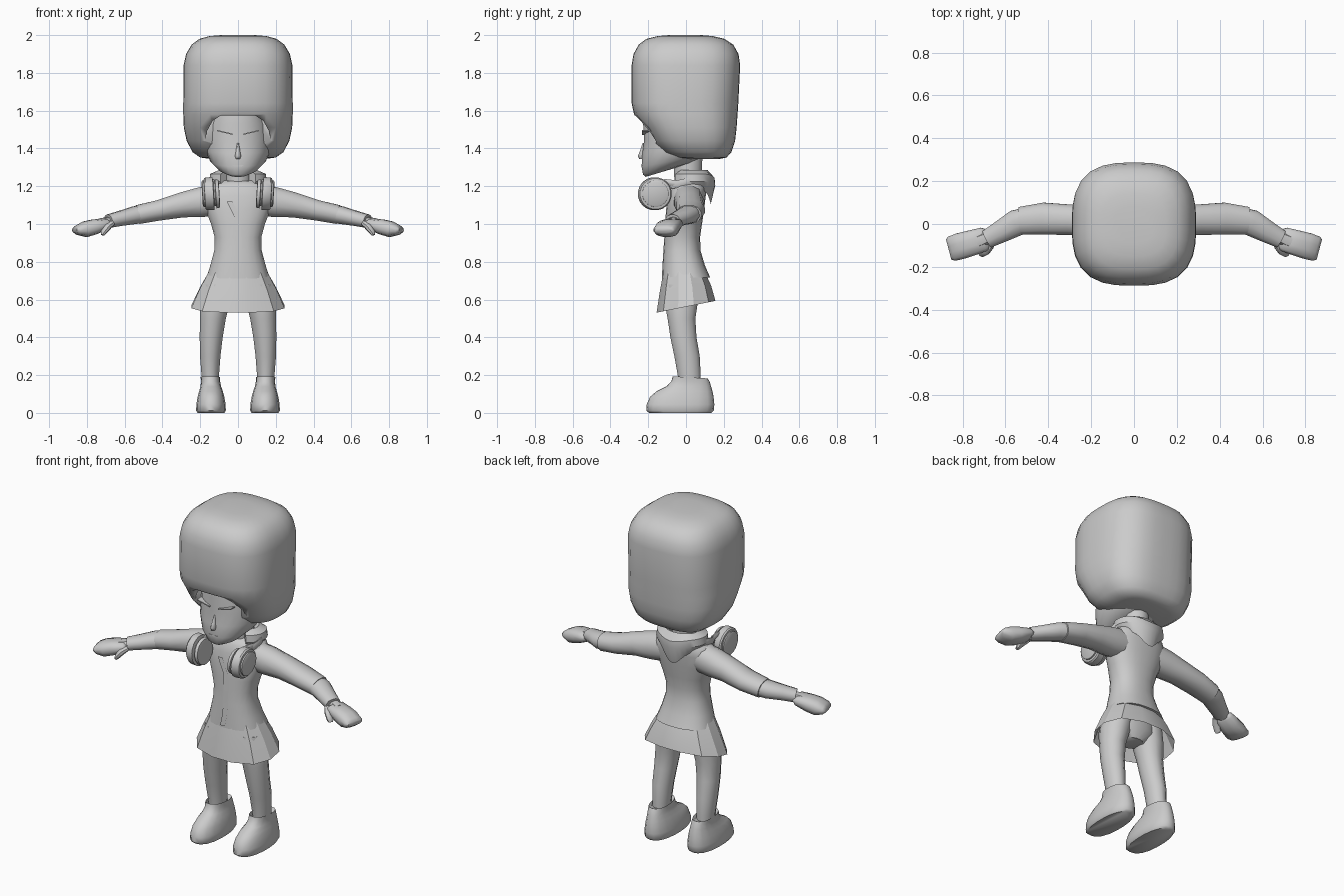
import bpy, bmesh, math
from mathutils import Vector

grey = bpy.data.materials.new("plain grey")
grey.diffuse_color = (0.6, 0.6, 0.6, 1)


def finish(name, bm, mirror=False, angle=40):
    bmesh.ops.recalc_face_normals(bm, faces=bm.faces)
    me = bpy.data.meshes.new(name)
    bm.to_mesh(me)
    bm.free()
    me.materials.append(grey)
    ob = bpy.data.objects.new(name, me)
    bpy.context.collection.objects.link(ob)
    bpy.ops.object.select_all(action='DESELECT')
    bpy.context.view_layer.objects.active = ob
    ob.select_set(True)
    bpy.ops.object.shade_smooth_by_angle(angle=math.radians(angle))
    if mirror:
        m = ob.modifiers.new("mirror", 'MIRROR')
        m.use_mirror_merge = False
    return ob


def ring(c, a, b, u, v, n, p):
    """Superellipse of half sizes a, b along the directions u, v."""
    pts = []
    for i in range(n):
        t = 2 * math.pi * (i + 0.5) / n
        co, si = math.cos(t), math.sin(t)
        r = (abs(co) ** p + abs(si) ** p) ** (-1 / p)
        pts.append(Vector(c) + Vector(u) * (a * r * co) + Vector(v) * (b * r * si))
    return pts


def loft(name, rings, caps=(True, True), mirror=False, angle=40):
    bm = bmesh.new()
    rows = [[bm.verts.new(p) for p in r] for r in rings]
    n = len(rows[0])
    for lo, hi in zip(rows, rows[1:]):
        for i in range(n):
            j = (i + 1) % n
            bm.faces.new((lo[i], lo[j], hi[j], hi[i]))
    if caps[0]:
        bm.faces.new(rows[0])
    if caps[1]:
        bm.faces.new(rows[-1])
    return finish(name, bm, mirror, angle)


def stack(name, rows, n=20, p=2.3, **kw):
    """Rows of (z, centre x, half width, front y, back y, slope of z over y)."""
    rings = [ring((x, (f + k) / 2, z), hx, (k - f) / 2, (1, 0, 0), (0, 1, s), n, p)
             for z, x, hx, f, k, s in rows]
    return loft(name, rings, **kw)


def limb(name, rows, n=12, p=2.4, **kw):
    """Rows of (centre, half depth, half height), following the path."""
    rings = []
    for i, (c, a, b) in enumerate(rows):
        d = Vector(rows[min(i + 1, len(rows) - 1)][0]) - Vector(rows[max(i - 1, 0)][0])
        u = Vector((0, 0, 1)).cross(d).normalized()
        rings.append(ring(c, a, b, u, d.cross(u).normalized(), n, p))
    return loft(name, rings, mirror=True, **kw)


def prism(name, outline, y0, y1):
    bm = bmesh.new()
    f = bm.faces.new([bm.verts.new((x, y0, z)) for x, z in outline])
    g = bmesh.ops.extrude_face_region(bm, geom=[f])['geom']
    bmesh.ops.translate(bm, vec=(0, y1 - y0, 0),
                        verts=[e for e in g if isinstance(e, bmesh.types.BMVert)])
    return finish(name, bm)


# hair: big rounded block, undercut at the front, with an arch cut for the face
hair = stack("hair", [
    (1.345, 0, .15, .00, .18, 0), (1.352, 0, .20, -.06, .215, 0),
    (1.38, 0, .24, -.13, .24, 0), (1.44, 0, .272, -.185, .26, 0),
    (1.51, 0, .287, -.225, .268, 0), (1.58, 0, .29, -.275, .273, 0),
    (1.64, 0, .29, -.288, .277, 0), (1.84, 0, .288, -.288, .287, 0),
    (1.90, 0, .275, -.278, .278, 0), (1.95, 0, .245, -.25, .25, 0),
    (1.98, 0, .205, -.21, .205, 0), (1.995, 0, .15, -.15, .14, 0),
    (2.0, 0, .09, -.09, .08, 0)], n=32, p=2.9, angle=60)
half = [(.165, 1.25), (.178, 1.42), (.165, 1.49), (.135, 1.545), (.09, 1.575)]
cutter = prism("face_cutter", half + [(-x, z) for x, z in reversed(half)], -.5, -.16)
cutter.hide_render = True
cutter.hide_viewport = True
cut = hair.modifiers.new("face opening", 'BOOLEAN')
cut.object = cutter
cut.solver = 'EXACT'

# head with a pointed chin and a jaw that rises to the back
stack("head", [
    (1.262, 0, .02, -.20, -.15, .3), (1.268, 0, .055, -.215, -.09, .3),
    (1.295, 0, .105, -.228, .04, .25), (1.335, 0, .148, -.236, .11, .18),
    (1.39, 0, .172, -.232, .15, .08), (1.45, 0, .176, -.222, .16, 0),
    (1.53, 0, .165, -.228, .16, 0), (1.60, 0, .14, -.22, .14, 0)],
    n=24, p=2.2, angle=70)
# small nose
stack("nose", [(1.345, 0, .012, -.25, -.2, 0), (1.36, 0, .017, -.256, -.2, 0),
               (1.385, 0, .012, -.246, -.2, 0), (1.43, 0, .005, -.23, -.2, 0)], n=8, angle=70)
# mouth
prism("mouth", [(-.03, 1.312), (.03, 1.312), (.02, 1.305), (-.02, 1.305)], -.236, -.2)
# slanted eyelids
for s, side in ((1, "left"), (-1, "right")):
    prism(side + "_eyelid", [(s * .03, 1.472), (s * .112, 1.492),
                             (s * .112, 1.498), (s * .03, 1.479)], -.232, -.19)

# neck
stack("neck", [(1.15, 0, .07, -.06, .08, 0), (1.36, 0, .07, -.07, .09, 0)], n=12, p=2)

# jacket body, flared at the hem
stack("jacket", [
    (.715, 0, .168, -.128, .128, .02), (.78, 0, .147, -.125, .10, .02),
    (.86, 0, .126, -.12, .077, 0), (.93, 0, .124, -.115, .075, 0),
    (1.0, 0, .143, -.112, .085, 0), (1.08, 0, .174, -.105, .097, 0),
    (1.15, 0, .19, -.095, .105, 0), (1.20, 0, .165, -.08, .11, 0),
    (1.235, 0, .10, -.06, .10, .1)], n=24, p=2.4, angle=60)
# curved front opening of the jacket
bm = bmesh.new()
path = [(-.06, 1.12, -.103), (-.02, 1.04, -.112), (-.012, .92, -.117),
        (-.012, .80, -.126), (-.025, .725, -.130)]
rows = [[bm.verts.new((x + o, y - .004, z)) for o in (0, .03)] for x, z, y in path]
for a, b in zip(rows, rows[1:]):
    bm.faces.new((a[0], a[1], b[1], b[0]))
finish("jacket_placket", bm)

# skirt: open faceted flare, longer at the front
stack("skirt", [(.562, 0, .25, -.158, .158, .2), (.66, 0, .205, -.14, .135, .1),
                (.75, 0, .155, -.12, .10, 0)], n=12, p=2.5, caps=(False, True), angle=25)
# hips under the skirt
stack("hips", [(.56, 0, .06, -.08, .04, 0), (.62, 0, .15, -.11, .07, 0),
               (.74, 0, .14, -.11, .08, 0)], n=16)
# legs
stack("leg", [(.14, .147, .045, -.04, .08, 0), (.20, .147, .048, -.046, .08, 0),
              (.30, .147, .056, -.064, .075, 0), (.40, .142, .063, -.085, .058, 0),
              (.50, .133, .071, -.10, .052, 0), (.58, .122, .082, -.115, .065, 0),
              (.68, .10, .085, -.115, .075, 0)], n=12, p=2, mirror=True, angle=60)
# shoes
stack("shoe", [(.0, .143, .072, -.195, .135, 0), (.012, .143, .079, -.21, .147, 0),
               (.045, .143, .078, -.208, .15, 0), (.085, .143, .071, -.19, .146, 0),
               (.115, .143, .063, -.155, .14, 0), (.14, .144, .055, -.105, .133, 0),
               (.165, .145, .051, -.078, .125, 0), (.188, .146, .052, -.07, .115, -.06),
               (.17, .146, .044, -.055, .10, 0)], n=18, p=2.4, mirror=True, angle=50)

# sleeves
limb("upper_sleeve", [((.10, .01, 1.13), .075, .085), ((.20, .015, 1.115), .078, .08),
                      ((.30, .02, 1.10), .072, .067), ((.42, .025, 1.072), .076, .055),
                      ((.53, .015, 1.05), .066, .051)], angle=60)
limb("cuff", [((.50, .02, 1.055), .058, .048), ((.55, .005, 1.046), .063, .047),
              ((.62, -.035, 1.03), .053, .04), ((.685, -.07, 1.015), .044, .036)])
# wrists, mitten hands and thumbs
limb("wrist", [((.64, -.045, 1.02), .03, .026), ((.73, -.082, 1.0), .035, .03)], n=10)
limb("hand", [((.683, -.066, 1.004), .045, .012), ((.70, -.071, 1.002), .056, .028),
              ((.76, -.089, .985), .06, .04), ((.81, -.103, .972), .062, .042),
              ((.85, -.115, .968), .059, .026), ((.865, -.119, .968), .05, .012)],
     p=3.2, angle=55)
limb("thumb", [((.665, -.10, 1.005), .015, .014), ((.69, -.125, .985), .02, .018),
               ((.712, -.137, .955), .019, .014), ((.718, -.14, .942), .012, .008)], n=8)

# hood folded around the neck, dropping to a point down the back
prof = [(.075, 1.255), (.10, 1.285), (.145, 1.265), (.15, 1.225), (.12, 1.18)]
bm = bmesh.new()
cols = []
for i in range(25):
    t = math.radians(-52 + 284 * i / 24)
    dip = max(0, math.sin(t)) ** 6
    cols.append([bm.verts.new((r * 1.02 * math.cos(t), .035 + r * .8 * math.sin(t),
                               z - dip * (.075 if k > 3 else .02 * (k > 1))))
                 for k, (r, z) in enumerate(prof)])
for a, b in zip(cols, cols[1:]):
    for k in range(len(prof)):
        m = (k + 1) % len(prof)
        bm.faces.new((a[k], a[m], b[m], b[k]))
bm.faces.new(cols[0])
bm.faces.new(cols[-1])
finish("hood", bm, angle=35)

# headphones: band behind the neck, stepped ear cups in front of the shoulders
rings = []
for i in range(21):
    t = math.radians(-30 + 240 * i / 20)
    c = (.148 * math.cos(t), -.01 + .135 * math.sin(t), 1.22 + .03 * math.sin(t))
    rings.append(ring(c, .007, .02, (math.cos(t), math.sin(t), 0), (0, 0, 1), 8, 4))
loft("headphone_band", rings)


def disc(x, r):
    return ring((x, -.165 + (x - .15) * .12, 1.16), r, r, (0, 1, 0), (.06, 0, 1), 20, 2)


loft("ear_cup", [disc(x, r) for x, r in (
    (.098, .06), (.10, .074), (.117, .078), (.12, .066), (.127, .066), (.13, .088),
    (.168, .088), (.176, .082), (.178, .07), (.186, .07), (.19, .062))], mirror=True, angle=35)
limb("headphone_arm", [((.125, -.17, 1.20), .015, .012), ((.132, -.11, 1.225), .012, .014),
                       ((.135, -.06, 1.215), .009, .018)], n=8)
